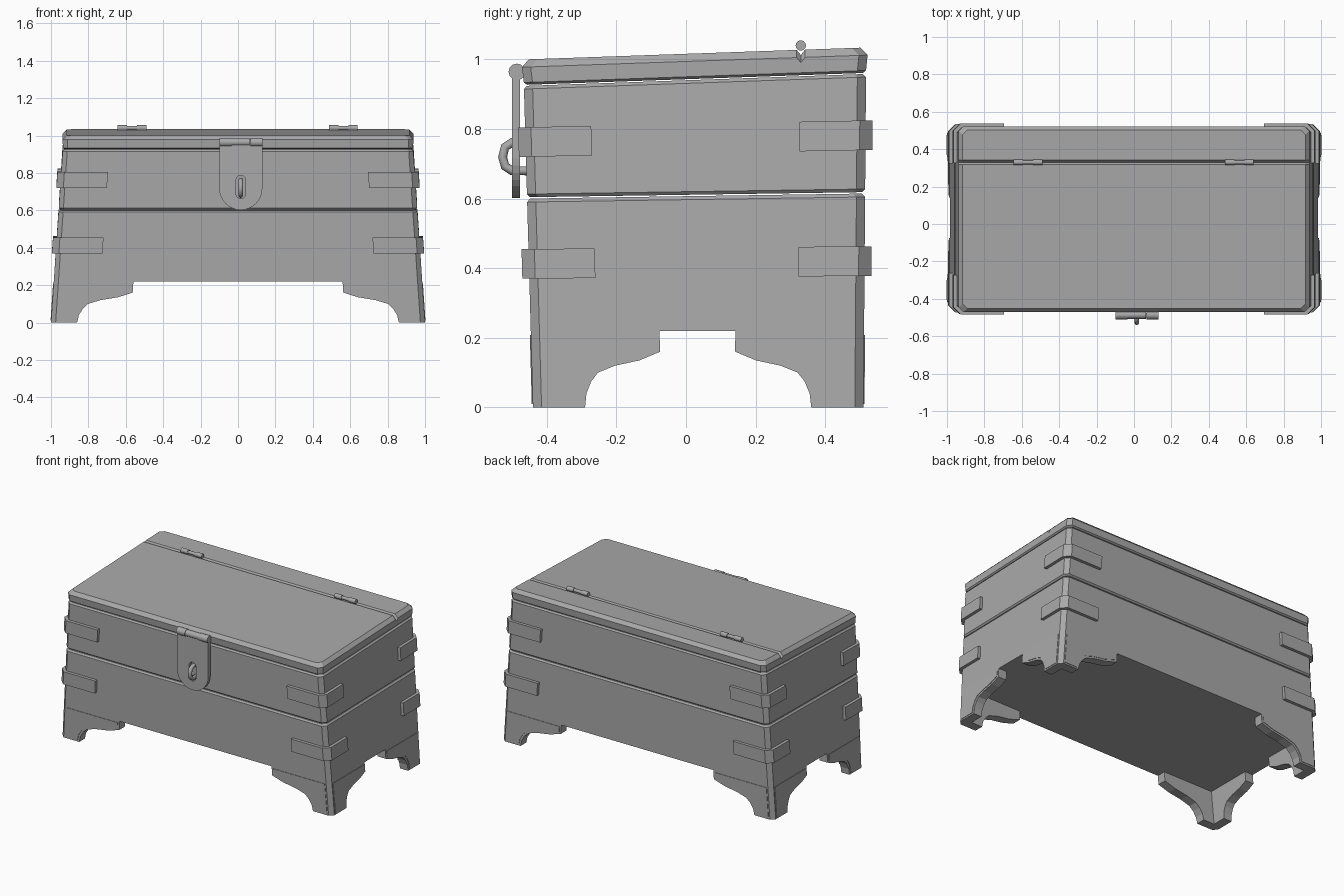
import bpy, bmesh, math
from mathutils import Vector

if "Cube" in bpy.data.objects:
    bpy.data.objects.remove(bpy.data.objects["Cube"], do_unlink=True)

GREY = (0.4, 0.4, 0.4, 1)
mat = bpy.data.materials.new("plain grey")
mat.use_nodes = True
mat.diffuse_color = GREY
mat.node_tree.nodes["Principled BSDF"].inputs["Base Color"].default_value = GREY

CHAMFER = 0.025
CORNERS = [(sx, sy) for sx in (-1, 1) for sy in (-1, 1)]
NAMES = {(-1, -1): "front_right", (1, -1): "front_left", (-1, 1): "back_right", (1, 1): "back_left"}


def corner_point(sx, sy, a, b, z, slope=0):
    """Point inset a from the end wall and b from the front or back wall of the tapered chest."""
    x = sx * (1 - 0.068 * z - a)
    y = 0.51 + 0.008 * z - b if sy > 0 else -0.44 - 0.028 * z + b
    return Vector((x, y, z + slope * (y + 0.46)))


def finish(bm, name):
    bmesh.ops.recalc_face_normals(bm, faces=bm.faces)
    mesh = bpy.data.meshes.new(name)
    bm.to_mesh(mesh)
    bm.free()
    mesh.materials.append(mat)
    obj = bpy.data.objects.new(name, mesh)
    bpy.context.collection.objects.link(obj)
    return obj


def loft(rings):
    """Closed solid through loops with equal point counts."""
    bm = bmesh.new()
    loops = [[bm.verts.new(p) for p in ring] for ring in rings]
    n = len(loops[0])
    for low, high in zip(loops, loops[1:]):
        for i in range(n):
            j = (i + 1) % n
            bm.faces.new((low[i], low[j], high[j], high[i]))
    bm.faces.new(loops[0][::-1])
    bm.faces.new(loops[-1])
    return bm


def wall_ring(z, slope, out):
    c = CHAMFER
    order = [(-1, -1, 0, c), (-1, -1, c, 0), (1, -1, c, 0), (1, -1, 0, c),
             (1, 1, 0, c), (1, 1, c, 0), (-1, 1, c, 0), (-1, 1, 0, c)]
    return [corner_point(sx, sy, a - out, b - out, z, slope) for sx, sy, a, b in order]


def rod(name, center, radius, length, sides=12):
    """Round bar lying along x."""
    rings = []
    for x in (-length / 2, length / 2):
        rings.append([Vector(center) + Vector((x, radius * math.cos(t), radius * math.sin(t)))
                      for t in (2 * math.pi * i / sides for i in range(sides))])
    obj = finish(loft(rings), name)
    for poly in obj.data.polygons:
        poly.use_smooth = len(poly.vertices) == 4
    obj.data.set_sharp_from_angle(angle=math.radians(40))
    return obj


# Chest walls: two stacked boxes with chamfered seams
finish(loft([wall_ring(0.22, 0, 0), wall_ring(0.59, 0.015, 0),
             wall_ring(0.6, 0.015, -0.009)]), "lower_box")
finish(loft([wall_ring(0.604, 0.015, -0.009), wall_ring(0.613, 0.015, 0),
             wall_ring(0.915, 0.035, 0), wall_ring(0.924, 0.035, -0.009)]), "upper_box")

# Sloping lid with a notch along the hinge line
lid = loft([wall_ring(0.927, 0.035, -0.009), wall_ring(0.934, 0.035, 0),
            wall_ring(0.978, 0.035, 0.004), wall_ring(1.0, 0.035, -0.016)])
HINGE_Y = 0.33
for dy in (-0.012, 0, 0.012):
    geom = lid.verts[:] + lid.edges[:] + lid.faces[:]
    bmesh.ops.bisect_plane(lid, geom=geom, plane_co=(0, HINGE_Y + dy, 0), plane_no=(0, 1, 0))
for v in lid.verts:
    if abs(v.co.y - HINGE_Y) < 0.001 and v.co.z > 1:
        v.co.z -= 0.015
finish(lid, "lid")

# Scrolled bracket feet: (distance from corner, height) along the lower edge
SCROLL = [(0.15, 0), (0.155, 0.04), (0.17, 0.075), (0.19, 0.1), (0.24, 0.12),
          (0.31, 0.135), (0.37, 0.16), (0.37, 0.22)]
THICK = 0.06


def front_length(d):
    return d * 1.3 - 0.055


for sx, sy in CORNERS:
    where = NAMES[sx, sy]
    for along_front in (True, False):
        def place(d, depth, z):
            a, b = (d, depth) if along_front else (depth, d)
            return corner_point(sx, sy, a, b, z)

        stretch = front_length if along_front else (lambda d: d)
        outline = [(CHAMFER, 0.22), (CHAMFER, 0)] + [(stretch(d), z) for d, z in SCROLL]
        panel = [(0.034, 0.208), (0.034, 0.01)]
        panel += [(stretch(d) - 0.012, min(z + 0.01, 0.208)) for d, z in SCROLL]
        side = "long" if along_front else "short"
        finish(loft([[place(d, depth, z) for d, z in outline] for depth in (0, THICK)]),
               f"{where}_foot_{side}")
        finish(loft([[place(d, depth, z) for d, z in panel] for depth in (-0.003, 0.003)]),
               f"{where}_foot_panel_{side}")
    edge = [(CHAMFER, 0), (0, CHAMFER), (CHAMFER, CHAMFER)]
    finish(loft([[corner_point(sx, sy, a, b, z) for a, b in edge] for z in (0, 0.22)]),
           f"{where}_foot_edge")

# Corner straps wrapping each corner at two heights
STRAP = [(0.25, -0.02), (0.017, -0.02), (-0.02, 0.017), (-0.02, 0.19),
         (0.005, 0.19), (0.005, 0.03), (0.03, 0.005), (0.25, 0.005)]
for level, bottom, slope in (("lower", 0.37, 0.008), ("upper", 0.72, 0.02)):
    for sx, sy in CORNERS:
        finish(loft([[corner_point(sx, sy, a, b, z, slope) for a, b in STRAP]
                     for z in (bottom, bottom + 0.085)]), f"{NAMES[sx, sy]}_{level}_strap")

# Lid hinges
for name, x in (("right", -0.567), ("left", 0.563)):
    rod(f"{name}_hinge_pin", (x, HINGE_Y, 1.04), 0.011, 0.14)
    for dx in (-0.052, 0.052):
        rod(f"{name}_hinge_knuckle", (x + dx, HINGE_Y, 1.04), 0.015, 0.05)

# Hasp plate with rounded end and a slot
HX = 0.015
arc = [math.pi * (1 + i / 16) for i in range(17)]
plate = [(HX + 0.115, 0.955), (HX - 0.115, 0.955)]
plate += [(HX + 0.115 * math.cos(t), 0.717 + 0.115 * math.sin(t)) for t in arc]
hasp = finish(loft([[Vector((x, y, z)) for x, z in plate] for y in (-0.5, -0.477)]), "hasp_plate")
slot = []
for i in range(20):
    t = 2 * math.pi * (i + 0.5) / 20
    shift = 0.037 if math.sin(t) > 0 else -0.037
    slot.append((HX + 0.025 * math.cos(t), 0.725 + shift + 0.025 * math.sin(t)))
cutter = finish(loft([[Vector((x, y, z)) for x, z in slot] for y in (-0.53, -0.47)]), "slot_cutter")
cutter.hide_render = True
cutter.hide_set(True)
cut = hasp.modifiers.new("slot", "BOOLEAN")
cut.object = cutter
cut.operation = "DIFFERENCE"
cut.solver = "EXACT"

# Hasp hinge barrel and its leaf on the lid
rod("hasp_barrel", (HX, -0.486, 0.964), 0.021, 0.1)
for dx in (-0.083, 0.083):
    rod("hasp_knuckle", (HX + dx, -0.486, 0.964), 0.024, 0.064)
leaf = [(-0.05, 0.95), (0.05, 0.95), (0.05, 0.978), (-0.05, 0.978)]
finish(loft([[Vector((HX + x, y, z)) for x, z in leaf] for y in (-0.486, -0.46)]), "hasp_leaf")

# Staple loop through the slot
curve = bpy.data.curves.new("staple", "CURVE")
curve.dimensions = "3D"
curve.bevel_depth = 0.013
curve.bevel_resolution = 2
path = [(-0.455, 0.68), (-0.5, 0.68), (-0.52, 0.693), (-0.527, 0.72),
        (-0.52, 0.748), (-0.5, 0.761), (-0.455, 0.761)]
spline = curve.splines.new("POLY")
spline.points.add(len(path) - 1)
for point, (y, z) in zip(spline.points, path):
    point.co = (HX, y, z, 1)
curve.materials.append(mat)
staple = bpy.data.objects.new("staple", curve)
bpy.context.collection.objects.link(staple)
